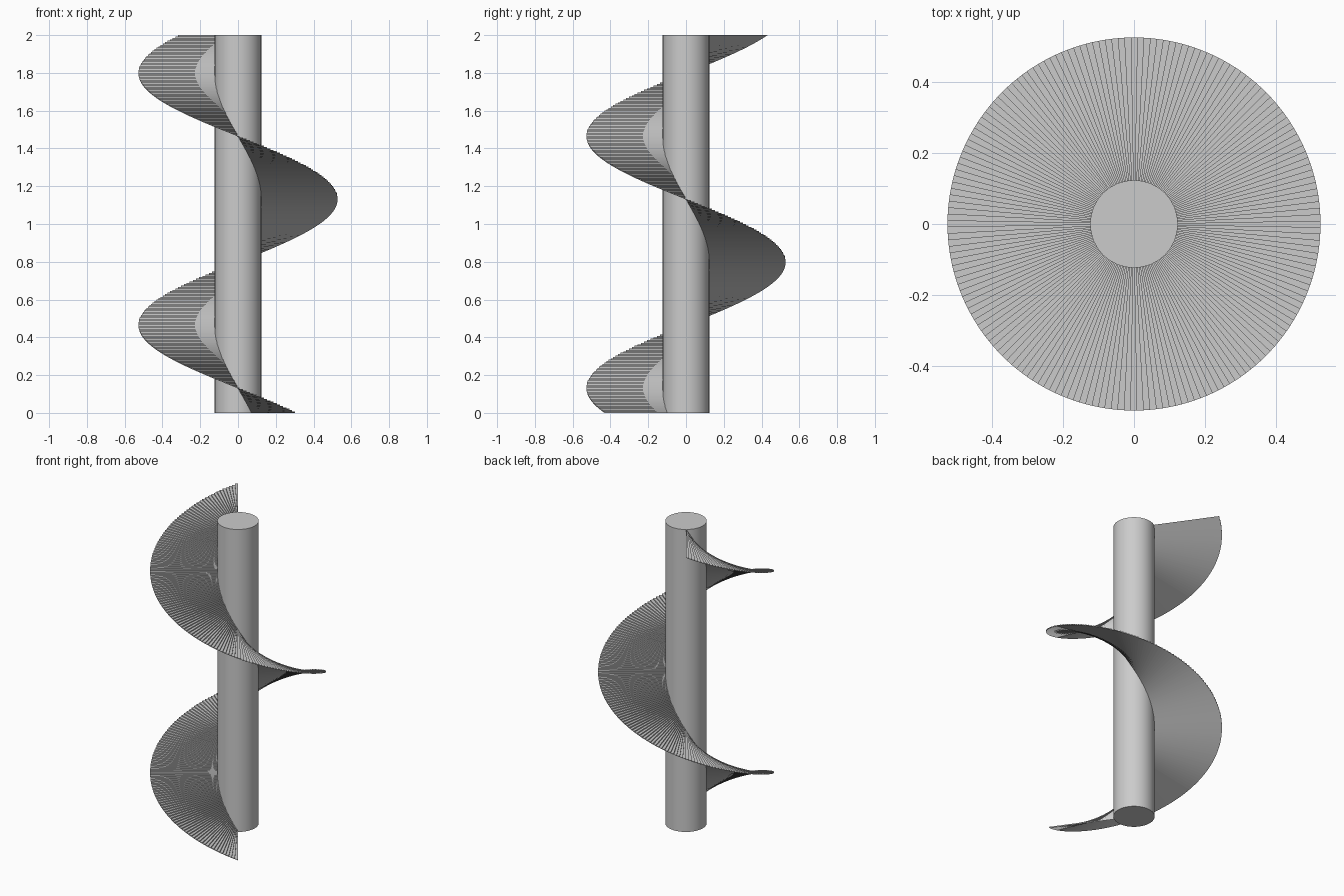
import bpy, bmesh, math

if "Cube" in bpy.data.objects:
    bpy.data.objects.remove(bpy.data.objects["Cube"])

HEIGHT = 2.0
SHAFT_R = 0.124
BLADE_R = 0.527
INNER_R = 0.11            # blade root, tucked just inside the shaft
TURNS = 1.5
START = math.radians(-55)
STEPS = 270


def link_mesh(name, bm):
    mesh = bpy.data.meshes.new(name)
    bm.to_mesh(mesh)
    bm.free()
    obj = bpy.data.objects.new(name, mesh)
    bpy.context.collection.objects.link(obj)
    return obj


# Central shaft
bpy.ops.mesh.primitive_cylinder_add(vertices=32, radius=SHAFT_R, depth=HEIGHT,
                                    location=(0, 0, HEIGHT / 2))
shaft = bpy.context.object
shaft.name = "shaft"
bpy.ops.object.shade_smooth_by_angle(angle=math.radians(30))

# Spiral blade: smooth sloping underside, very fine flat treads on top
bm = bmesh.new()


def radial_pair(step, level):
    a = START - 2 * math.pi * TURNS * step / STEPS
    z = HEIGHT * level / STEPS
    return [bm.verts.new((r * math.cos(a), r * math.sin(a), z))
            for r in (INNER_R, BLADE_R)]


low = radial_pair(0, 0)
for k in range(STEPS):
    lip = radial_pair(k, k + 1)
    high = radial_pair(k + 1, k + 1)
    bm.faces.new((low[0], low[1], high[1], high[0]))      # underside
    bm.faces.new((low[1], low[0], lip[0], lip[1]))        # riser
    bm.faces.new((lip[1], lip[0], high[0], high[1]))      # tread
    bm.faces.new((low[1], lip[1], high[1]))               # outer rim
    bm.faces.new((low[0], high[0], lip[0]))               # inner rim
    low = high

# Turn every face outward: risers face back down the spiral, treads face up
bm.normal_update()
for f in bm.faces:
    c = f.calc_center_median()
    n = f.normal
    if len(f.verts) == 3:
        radial = n.x * c.x + n.y * c.y
        wrong = radial < 0 if c.xy.length > 0.3 else radial > 0
    else:
        zs = [v.co.z for v in f.verts]
        if max(zs) - min(zs) < 1e-6:
            wrong = n.z < 0
        elif abs(n.z) < 1e-4:
            wrong = n.x * -c.y + n.y * c.x < 0
        else:
            wrong = n.z > 0
    if wrong:
        f.normal_flip()

blade = link_mesh("spiral_blade", bm)
